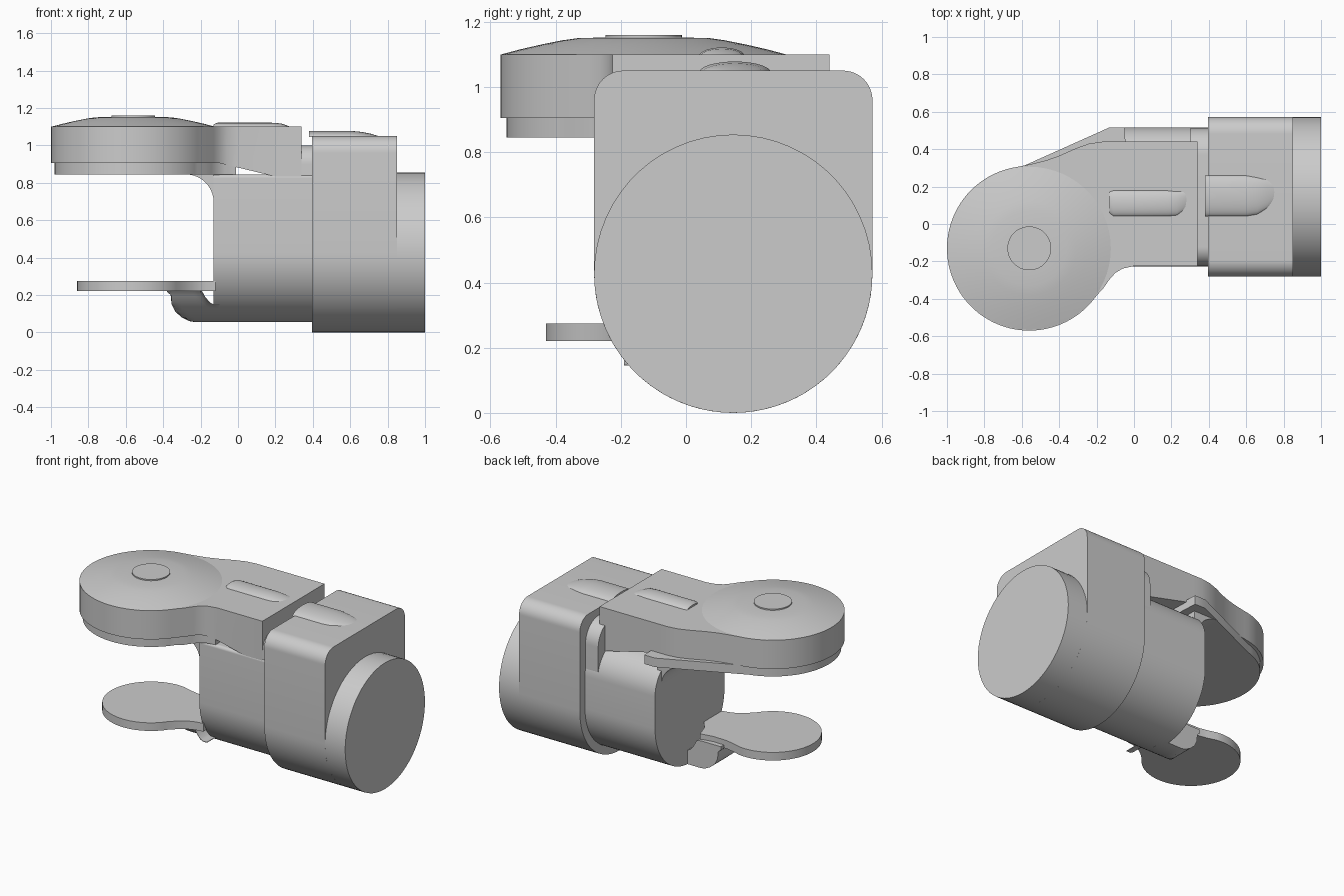
import bpy, bmesh
from math import sin, cos, pi, radians, sqrt

if "Cube" in bpy.data.objects:
    bpy.data.objects.remove(bpy.data.objects["Cube"])


def finish(name, bm, angle=35):
    bmesh.ops.remove_doubles(bm, verts=bm.verts, dist=1e-5)
    bmesh.ops.recalc_face_normals(bm, faces=bm.faces)
    me = bpy.data.meshes.new(name)
    bm.to_mesh(me)
    bm.free()
    ob = bpy.data.objects.new(name, me)
    bpy.context.collection.objects.link(ob)
    bpy.ops.object.select_all(action='DESELECT')
    ob.select_set(True)
    bpy.context.view_layer.objects.active = ob
    bpy.ops.object.shade_smooth_by_angle(angle=radians(angle))
    return ob


def loft(name, rings):
    """Closed rings of points joined by quads and capped at both ends."""
    bm = bmesh.new()
    vs = [[bm.verts.new(p) for p in r] for r in rings]
    n = len(vs[0])
    for a, b in zip(vs, vs[1:]):
        for i in range(n):
            bm.faces.new((a[i], a[(i + 1) % n], b[(i + 1) % n], b[i]))
    bm.faces.new(vs[0])
    bm.faces.new(vs[-1])
    return finish(name, bm)


def along(axis, pts, t):
    return [{'x': (t, u, v), 'y': (u, t, v), 'z': (u, v, t)}[axis] for u, v in pts]


def prism(name, axis, pts, a, b):
    return loft(name, [along(axis, pts, a), along(axis, pts, b)])


def arc(cx, cy, r, a0, a1, n=24):
    return [(cx + r * cos(radians(a0 + (a1 - a0) * i / n)),
             cy + r * sin(radians(a0 + (a1 - a0) * i / n))) for i in range(n + 1)]


def u_section(r, top, r_front, r_back):
    """Round bottom, flat top with rounded corners, in the yz plane."""
    return (arc(CY, CZ, r, 180, 360, 40)
            + arc(CY + r - r_back, top - r_back, r_back, 0, 90, 12)
            + arc(CY - r + r_front, top - r_front, r_front, 90, 180, 12))


def bump(name, base, rows):
    loft(name, [[(x, cy + hw * cos(pi * i / 16), base - .006 + (h + .006) * sin(pi * i / 16))
                 for i in range(17)] for x, cy, hw, h in rows])


CY, CZ = .145, .427      # axis of the barrel
PX, PY = -.56, -.13      # pivot of the fork

# Barrel with its square-topped housing
prism("barrel", 'x', arc(CY, CZ, .427, 0, 354, 59), .4, 1.0)
prism("housing", 'x', u_section(.427, 1.05, .09, .09), .395, .85)
bump("housing_bump", 1.05, [(.38, .15, .11, .028), (.6, .15, .11, .028),
                            (.66, .15, .1, .022), (.71, .16, .08, .012), (.75, .17, .05, 0)])

# Neck and inner body
prism("neck", 'x', u_section(.366, 1.0, .1, .14), .3, .42)
prism("body", 'x', u_section(.372, .845, .02, .2), -.13, .4)

# Upper fork arm, with underside sloping down towards the body
front_neck = [(-.165, -.345), (-.13, -.295), (-.1, -.262), (-.06, -.238), (0, -.225)]
upper = (arc(PX, PY, .44, 98, 325, 56) + front_neck + [(.34, -.225), (.34, .44), (-.1, .44),
         (-.17, .44), (-.24, .43), (-.31, .405), (-.4, .365), (-.47, .34), (-.55, .32)])
arm = prism("upper_arm", 'z', upper, .905, 1.1)
for v in arm.data.vertices:
    if v.co.z < 1 and v.co.x > -.1:
        v.co.z -= (v.co.x + .1) * .105 / .44

# Thinner layer under the upper arm, flaring straight to the back of the body
layer = (arc(PX, PY, .42, 105, 325, 56) + [(x - .012, y + .004) for x, y in front_neck]
         + [(-.05, .517), (-.13, .517)])
prism("under_layer", 'z', layer, .845, .906)
prism("layer_fillet", 'y', arc(-.28, .695, .15, 90, 0, 14) + [(-.1, .695), (-.1, .85), (-.28, .85)],
      -.22, .45)

# Low dome and button on the pivot
dome = [(.44, 1.099), (.38, 1.115), (.31, 1.131), (.25, 1.143), (.2, 1.15), (.1, 1.152)]
loft("pivot_dome", [along('z', arc(PX, PY, r, 0, 354, 59), z) for r, z in dome])
prism("pivot_button", 'z', arc(PX, PY, .117, 0, 354, 59), 1.14, 1.16)
bump("arm_bump", 1.1, [(-.13, .115, .06, .012), (-.11, .11, .07, .021), (.18, .11, .07, .021),
                       (.23, .11, .065, .017), (.28, .13, .05, 0)])

# Lower fork plate
lower = (arc(PX, PY, .3, 82, 325, 48) + [(-.27, -.26), (-.22, -.225), (-.17, -.207), (-.12, -.2),
         (-.12, -.02), (-.18, .06), (-.21, .15), (-.3, .135), (-.4, .138), (-.46, .15)])
prism("lower_plate", 'z', lower, .22, .275)

# Curled foot joining the lower plate to the bottom of the body
foot_rows = [(-.38, .217, .24), (-.36, .2, .24), (-.355, .15, .24), (-.335, .11, .24),
             (-.3, .08, .24), (-.26, .06, .24), (-.23, .055, .24), (-.2, .055, .235),
             (-.175, .055, .19), (-.15, .055, .16), (-.13, .055, .15), (-.1, .055, .15)]
ys = [-.19 + .36 * i / 16 for i in range(17)]
rings = []
for x, low, top in foot_rows:
    under = [(x, y, min(max(low, CZ - sqrt(.372 ** 2 - (y - CY) ** 2)), top - .004)) for y in ys]
    rings.append(under + [(x, y, top) for y in reversed(ys)])
loft("foot", rings)
